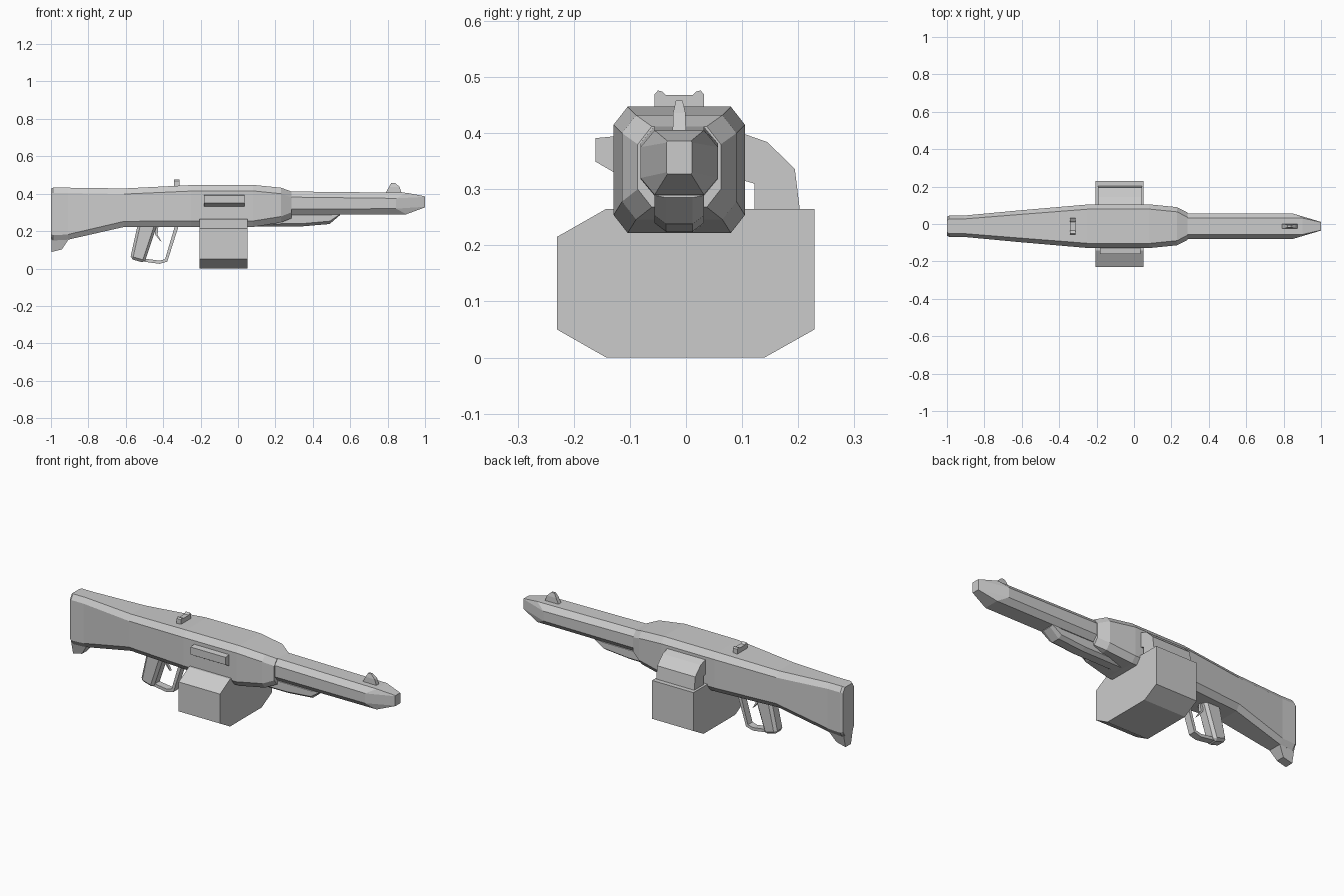
import bpy
import bmesh

cube = bpy.data.objects.get("Cube")
if cube:
    bpy.data.objects.remove(cube, do_unlink=True)

MID = -0.012  # y of the body centreline

grey = bpy.data.materials.new("plain_grey")
grey.use_nodes = True
grey.diffuse_color = (0.6, 0.6, 0.6, 1)
grey.node_tree.nodes["Principled BSDF"].inputs["Base Color"].default_value = (0.6, 0.6, 0.6, 1)


def loft(name, rings):
    """Skin a closed solid over rings with equal point counts."""
    bm = bmesh.new()
    loops = [[bm.verts.new(p) for p in ring] for ring in rings]
    n = len(loops[0])
    for a, b in zip(loops, loops[1:]):
        for i in range(n):
            j = (i + 1) % n
            bm.faces.new((a[i], a[j], b[j], b[i]))
    bm.faces.new(loops[0])
    bm.faces.new(loops[-1])
    bmesh.ops.recalc_face_normals(bm, faces=bm.faces)
    mesh = bpy.data.meshes.new(name)
    bm.to_mesh(mesh)
    bm.free()
    mesh.materials.append(grey)
    obj = bpy.data.objects.new(name, mesh)
    bpy.context.collection.objects.link(obj)
    return obj


def octagon(x, half, low, high, cut_y, cut_z, lag=0):
    """Chamfered section across x; lag pulls the side corners back."""
    side = [(half - cut_y, low, 0), (half, low + cut_z, lag),
            (half, high - cut_z, lag), (half - cut_y, high, 0)]
    right = [(x - d, MID + y, z) for y, z, d in side]
    left = [(x - d, MID - y, z) for y, z, d in reversed(side)]
    return right + left


def side_prism(name, profile, half, bevel=0):
    """Extrude an x-z profile across y, optionally with bevelled edges."""
    obj = loft(name, [[(x, MID + s * half, z) for x, z in profile] for s in (-1, 1)])
    if bevel:
        mod = obj.modifiers.new("chamfer", "BEVEL")
        mod.width = bevel
        mod.segments = 1
    return obj


def cross_prism(name, profile, x0, x1):
    """Extrude a y-z profile along x."""
    return loft(name, [[(x, y, z) for y, z in profile] for x in (x0, x1)])


# Stock and receiver in one tapered shell
loft("body", [
    octagon(-1.0, 0.05, 0.156, 0.427, 0.018, 0.028),
    octagon(-0.988, 0.057, 0.15, 0.432, 0.018, 0.028),
    octagon(-0.91, 0.057, 0.154, 0.432, 0.018, 0.028),
    octagon(-0.61, 0.085, 0.222, 0.428, 0.022, 0.03),
    octagon(-0.25, 0.116, 0.223, 0.446, 0.025, 0.032),
    octagon(0.08, 0.117, 0.222, 0.447, 0.025, 0.032),
    octagon(0.23, 0.102, 0.246, 0.432, 0.025, 0.032),
    octagon(0.285, 0.074, 0.268, 0.412, 0.025, 0.032),
])

# Barrel shroud with pointed muzzle
loft("barrel", [
    octagon(0.26, 0.069, 0.288, 0.412, 0.025, 0.03),
    octagon(0.9, 0.069, 0.29, 0.405, 0.025, 0.03, 0.055),
    octagon(1.0, 0.023, 0.327, 0.386, 0.002, 0.003),
])

# Brace below the barrel
loft("under_barrel_brace", [
    octagon(0.0, 0.044, 0.223, 0.3, 0.02, 0.015),
    octagon(0.34, 0.044, 0.225, 0.3, 0.02, 0.015),
    octagon(0.49, 0.044, 0.238, 0.3, 0.02, 0.015),
    octagon(0.545, 0.044, 0.285, 0.3, 0.02, 0.004),
])

# Heel hook under the stock
loft("stock_heel", [
    [(x, MID + s * w, z) for x, s, w, z in
     ((back, -1, w, z), (front, -1, w, z + rise), (front, 1, w, z + rise), (back, 1, w, z))]
    for back, front, w, z, rise in ((-0.998, -0.9, 0.042, 0.165, 0),
                                    (-0.998, -0.942, 0.024, 0.088, 0.014))
])

# Grip, trigger and guard
side_prism("grip", [(-0.535, 0.24), (-0.43, 0.24), (-0.5, 0.03), (-0.577, 0.052)], 0.036, 0.014)
side_prism("trigger", [(-0.452, 0.235), (-0.425, 0.235), (-0.43, 0.18),
                       (-0.408, 0.142), (-0.418, 0.15), (-0.443, 0.182)], 0.008)
side_prism("trigger_guard", [
    (-0.335, 0.235), (-0.315, 0.235), (-0.378, 0.037), (-0.42, 0.025), (-0.505, 0.037),
    (-0.5, 0.053), (-0.42, 0.042), (-0.39, 0.05)], 0.02)

# Box magazine and the feed cover arching into the body
cross_prism("magazine", [
    (-0.142, 0), (0.14, 0), (0.229, 0.05), (0.229, 0.265),
    (-0.142, 0.265), (-0.23, 0.215), (-0.23, 0.05)], -0.207, 0.05)
cross_prism("feed_cover", [
    (0.08, 0.404), (0.105, 0.398), (0.145, 0.384), (0.194, 0.336), (0.203, 0.262),
    (0.122, 0.262), (0.122, 0.31), (0.08, 0.322)], -0.193, 0.043)

# Ejection block on the side of the receiver
cross_prism("side_block", [
    (-0.11, 0.396), (-0.161, 0.391), (-0.161, 0.349), (-0.13, 0.331), (-0.11, 0.331)],
    -0.182, 0.035)

# Notched rear sight and front sight blade
half_notch = [(0.044, 0.43), (0.044, 0.469), (0.038, 0.476), (0.03, 0.474), (0.024, 0.468)]
cross_prism("rear_sight", [(MID + y, z) for y, z in half_notch]
            + [(MID - y, z) for y, z in reversed(half_notch)], -0.341, -0.314)
loft("front_sight", [
    [(x, MID + s * w, z) for x, s in ((a, -1), (b, -1), (b, 1), (a, 1))]
    for a, b, w, z in ((0.785, 0.878, 0.012, 0.395), (0.807, 0.864, 0.011, 0.436),
                       (0.82, 0.84, 0.006, 0.458))
])
